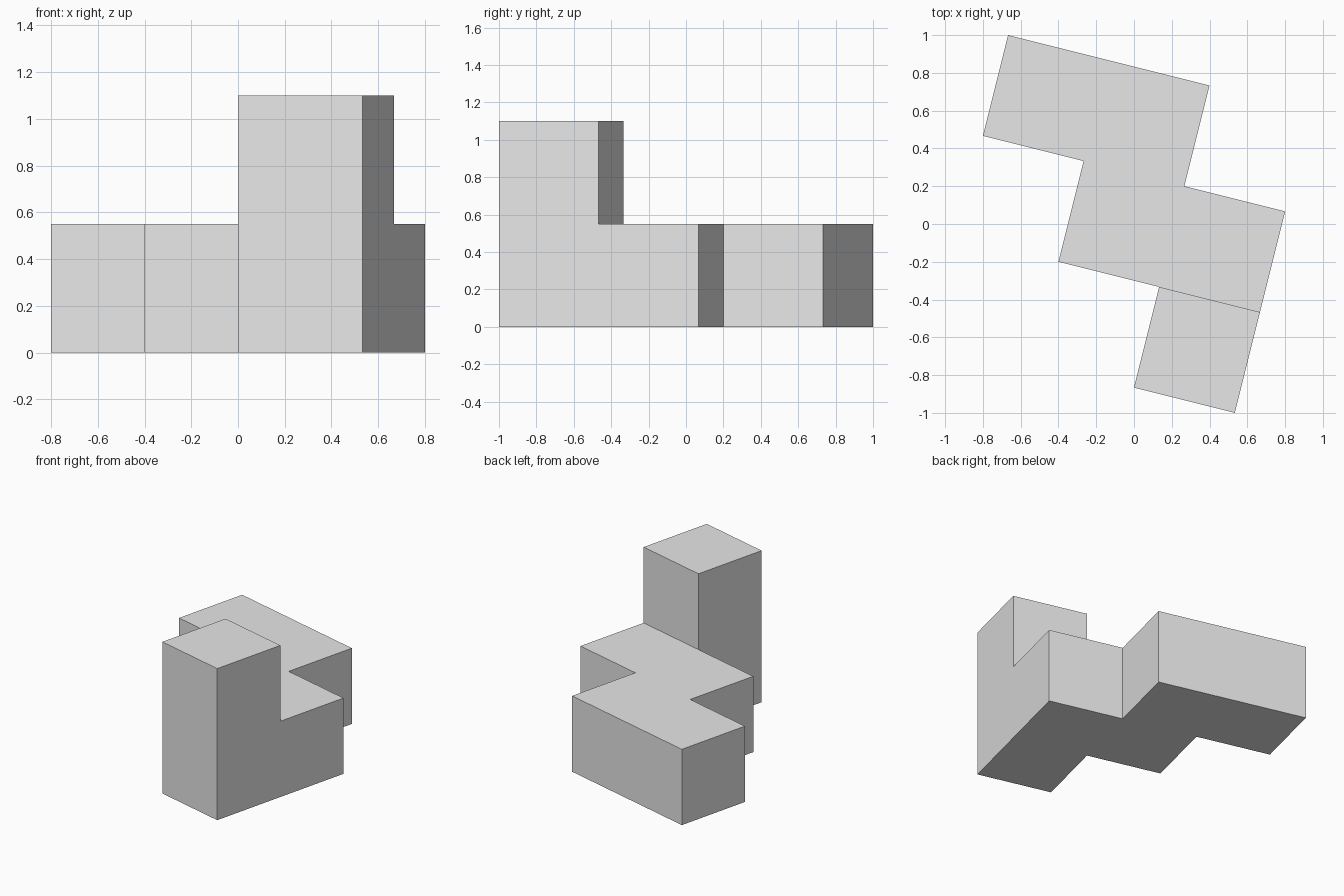
import bpy
import bmesh
from math import atan2
from mathutils import Matrix, Vector

cube = bpy.data.objects.get("Cube")
if cube:
    bpy.data.objects.remove(cube, do_unlink=True)

# Material
grey = bpy.data.materials.new("light grey")
grey.use_nodes = True
colour = (0.8, 0.8, 0.8, 1)
grey.diffuse_color = colour
grey.node_tree.nodes["Principled BSDF"].inputs["Base Color"].default_value = colour

# Equal cubes on a turned lattice: a stepped base with a tower at the front
EDGE = Vector((0.5333, -0.1333))
SIZE = EDGE.length
CORNER = Vector((-0.8, 0.4667, 0))
cells = {(0, 0, 0), (1, 0, 0), (1, -1, 0), (2, -1, 0), (2, -2, 0), (2, -2, 1)}

# Keep only the outward faces, so the cubes join into one closed solid
bm = bmesh.new()
for cell in cells:
    for axis in range(3):
        for side in (0, 1):
            step = [0, 0, 0]
            step[axis] = 2 * side - 1
            if tuple(c + s for c, s in zip(cell, step)) in cells:
                continue
            a, b = (axis + 1) % 3, (axis + 2) % 3
            ring = []
            for i, j in ((0, 0), (1, 0), (1, 1), (0, 1)):
                p = Vector(cell)
                p[axis] += side
                p[a] += i
                p[b] += j
                ring.append(bm.verts.new(p))
            bm.faces.new(ring if side else ring[::-1])
bmesh.ops.remove_doubles(bm, verts=bm.verts, dist=0.001)
bmesh.ops.dissolve_limit(bm, angle_limit=0.01, verts=bm.verts, edges=bm.edges)

# Scale, turn and place the solid
turn = Matrix.Rotation(atan2(EDGE.y, EDGE.x), 4, "Z")
bm.transform(Matrix.Translation(CORNER) @ turn @ Matrix.Scale(SIZE, 4))
bmesh.ops.recalc_face_normals(bm, faces=bm.faces)

mesh = bpy.data.meshes.new("stepped_block")
bm.to_mesh(mesh)
bm.free()
mesh.materials.append(grey)
block = bpy.data.objects.new("stepped_block", mesh)
bpy.context.collection.objects.link(block)
